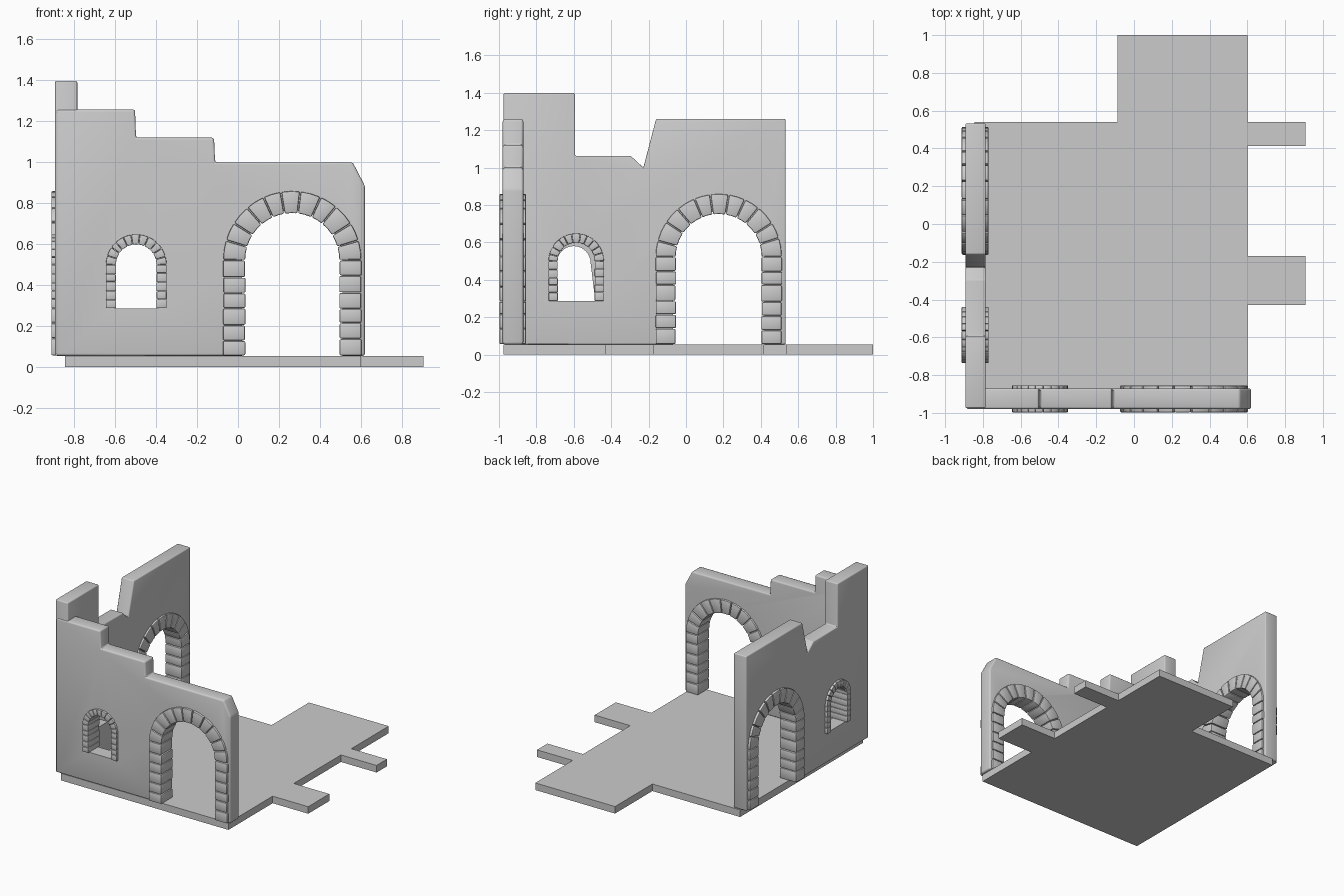
import bpy, bmesh, math, random
from mathutils import Vector

if "Cube" in bpy.data.objects:
    bpy.data.objects.remove(bpy.data.objects["Cube"])

random.seed(4)
BASE = 0.055


def place(axis, u, z, d):
    # front wall runs along x, side wall runs along y, floor lies flat
    return {'front': Vector((u, d, z)), 'side': Vector((d, u, z)),
            'flat': Vector((u, z, d))}[axis]


def prism(bm, pts, axis, d0, d1):
    near = [bm.verts.new(place(axis, u, z, d0)) for u, z in pts]
    far = [bm.verts.new(place(axis, u, z, d1)) for u, z in pts]
    bm.faces.new(near)
    bm.faces.new(far)
    n = len(pts)
    for i in range(n):
        j = (i + 1) % n
        bm.faces.new((near[i], near[j], far[j], far[i]))


def make(name, profiles, axis, d0, d1, bevel=0.0, segments=1):
    bm = bmesh.new()
    for pts in profiles:
        prism(bm, pts, axis, d0, d1)
    bmesh.ops.recalc_face_normals(bm, faces=bm.faces)
    mesh = bpy.data.meshes.new(name)
    bm.to_mesh(mesh)
    bm.free()
    ob = bpy.data.objects.new(name, mesh)
    bpy.context.collection.objects.link(ob)
    if bevel:
        mod = ob.modifiers.new("soft_edges", 'BEVEL')
        mod.width, mod.segments = bevel, segments
        mod.limit_method, mod.angle_limit = 'ANGLE', math.radians(22)
        apply(ob, mod)
    return ob


def apply(ob, mod):
    bpy.ops.object.select_all(action='DESELECT')
    bpy.context.view_layer.objects.active = ob
    ob.select_set(True)
    bpy.ops.object.modifier_apply(modifier=mod.name)


def smooth(ob):
    bpy.ops.object.select_all(action='DESELECT')
    bpy.context.view_layer.objects.active = ob
    ob.select_set(True)
    bpy.ops.object.shade_smooth_by_angle(angle=math.radians(30))


def arc(c, spring, r, a0, a1, n):
    return [(c + r * math.cos(a0 + (a1 - a0) * i / n),
             spring + r * math.sin(a0 + (a1 - a0) * i / n)) for i in range(n + 1)]


def cut_opening(wall, axis, d0, d1, c, bottom, spring, r, lean=0.0):
    pts = [(c - r, bottom), (c + r + lean, bottom)] + arc(c, spring, r, 0, math.pi, 24)
    cutter = make("opening_cutter", [pts], axis, d0 - 0.1, d1 + 0.1)
    cutter.hide_render = True
    mod = wall.modifiers.new("opening", 'BOOLEAN')
    mod.operation, mod.solver, mod.object = 'DIFFERENCE', 'EXACT', cutter
    apply(wall, mod)
    bpy.data.objects.remove(cutter)


def uneven(a, b, n, wobble):
    step = (b - a) / n
    return ([a] + [a + step * (i + random.uniform(-wobble, wobble))
                   for i in range(1, n)] + [b])


def stone_arch(name, axis, d0, d1, c, bottom, spring, r_in, r_out, courses, wedges):
    gap = r_in * 0.008
    wob = (r_out - r_in) * 0.02
    stones = []
    # jamb stones on both sides
    for s in (-1, 1):
        zs = uneven(bottom, spring, courses, 0.1)
        for z0, z1 in zip(zs, zs[1:]):
            i, o = r_in + random.uniform(-wob, wob), r_out + random.uniform(-wob, wob)
            stones.append([(c + s * i, z0 + gap), (c + s * o, z0 + gap),
                           (c + s * o, z1 - gap), (c + s * i, z1 - gap)])
    # wedge stones around the curve
    angles = uneven(0, math.pi, wedges, 0.12)
    for a0, a1 in zip(angles, angles[1:]):
        g = 0.009
        stones.append(arc(c, spring, r_in, a0 + g, a1 - g, 2)
                      + arc(c, spring, r_out, a1 - g, a0 + g, 2))
    smooth(make(name, stones, axis, d0, d1, bevel=(r_out - r_in) * 0.06, segments=2))


# floor slab with its broken edge tabs
make("floor_slab", [[(-0.845, -0.975), (0.6, -0.975), (0.6, -0.43), (0.907, -0.43),
                     (0.907, -0.17), (0.6, -0.17), (0.6, 0.412), (0.907, 0.412),
                     (0.907, 0.54), (0.6, 0.54), (0.6, 1.0), (-0.088, 1.0),
                     (-0.088, 0.54), (-0.845, 0.54)]], 'flat', 0.0, BASE)

# ruined walls
front = make("front_wall", [[(-0.888, BASE), (0.62, BASE), (0.62, 0.885), (0.56, 1.0),
                             (-0.112, 1.0), (-0.117, 1.12), (-0.498, 1.12),
                             (-0.503, 1.258), (-0.888, 1.258)]],
             'front', -0.98, -0.87, bevel=0.012, segments=3)
side = make("side_wall", [[(-0.975, BASE), (0.533, BASE), (0.533, 1.26), (-0.16, 1.26),
                           (-0.228, 1.0), (-0.295, 1.062), (-0.593, 1.062),
                           (-0.593, 1.398), (-0.975, 1.398)]],
            'side', -0.893, -0.785, bevel=0.008, segments=3)

# doorways and windows, one of each per wall
for label, wall, axis, d0, d1, door_c, win_c, lean in (
        ("front", front, 'front', -0.997, -0.855, 0.265, -0.497, 0.0),
        ("side", side, 'side', -0.912, -0.77, 0.175, -0.587, -0.0),
):
    cut_opening(wall, axis, d0, d1, door_c, 0.0, 0.52, 0.245)
    if label == "side":
        # this opening was cut narrower and leaning, so one jamb slants
        cut_opening(wall, axis, d0, d1, win_c - 0.013, 0.287, 0.49, 0.09, 0.025)
    else:
        cut_opening(wall, axis, d0, d1, win_c, 0.287, 0.5, 0.106)
    stone_arch(label + "_door_stones", axis, d0, d1, door_c, BASE, 0.522,
               0.23, 0.337, 6, 11)
    stone_arch(label + "_window_stones", axis, d0, d1, win_c, 0.287, 0.5,
               0.099, 0.148, 5, 11)
    smooth(wall)
